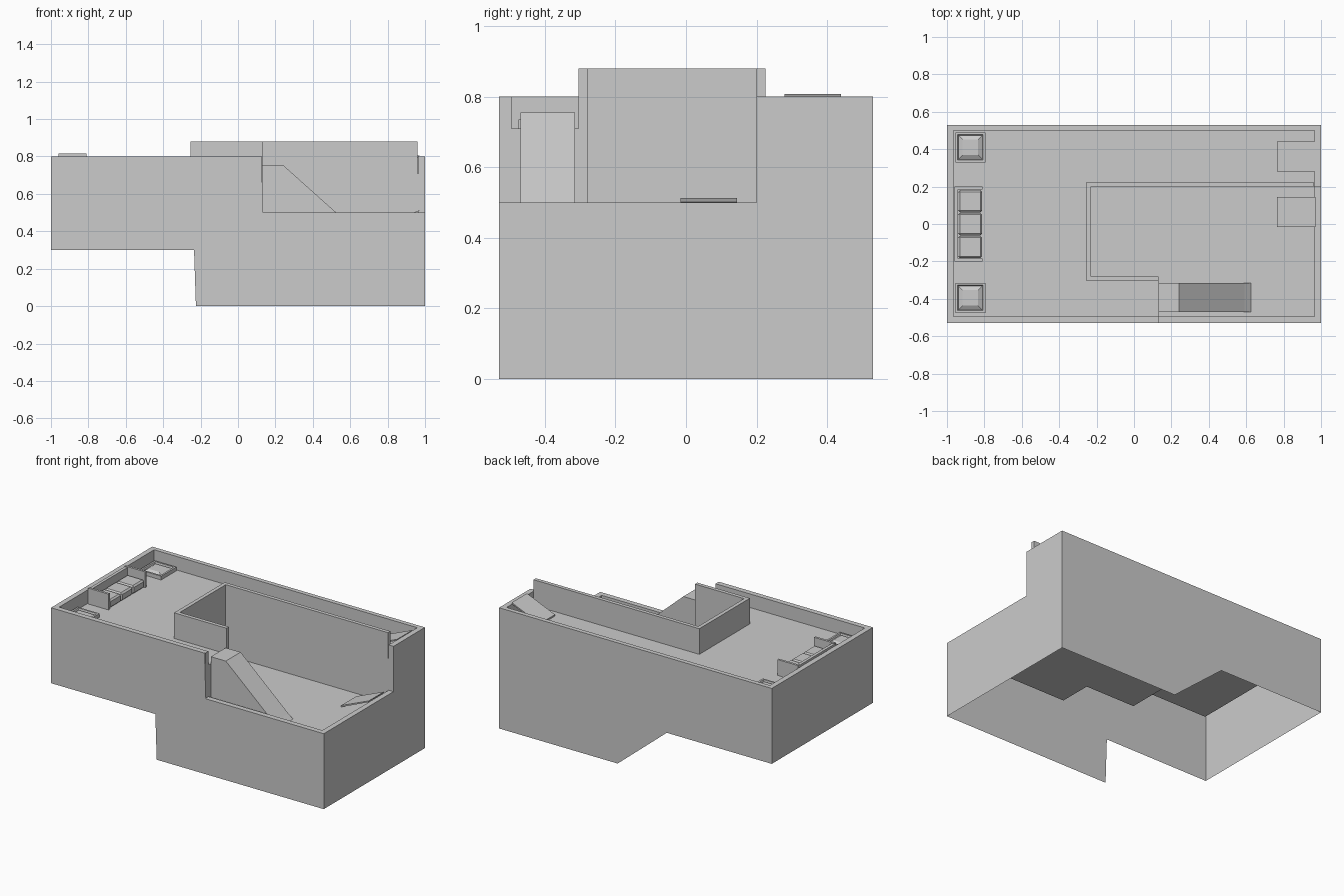
import bpy, bmesh
from mathutils import Vector

if "Cube" in bpy.data.objects:
    bpy.data.objects.remove(bpy.data.objects["Cube"])

TOP, LOW, DECK, PATIO, RAIL = 0.80, 0.50, 0.71, 0.415, 0.88
UP = (0, 0, 1)


def make(name, faces):
    """Object from (points, facing) pairs, each face turned toward its facing vector."""
    bm = bmesh.new()
    for pts, facing in faces:
        f = bm.faces.new([bm.verts.new(p) for p in pts])
        f.normal_update()
        if f.normal.dot(Vector(facing)) < 0:
            f.normal_flip()
    bmesh.ops.remove_doubles(bm, verts=bm.verts, dist=1e-5)
    me = bpy.data.meshes.new(name)
    bm.to_mesh(me)
    bm.free()
    ob = bpy.data.objects.new(name, me)
    bpy.context.collection.objects.link(ob)
    return ob


def flat(x0, x1, y0, y1, z):
    return [(x0, y0, z), (x1, y0, z), (x1, y1, z), (x0, y1, z)], UP


def drop(a, b, z0, z1, facing):
    return [(*a, z0), (*b, z0), (*b, z1), (*a, z1)], facing


def prism(name, profile, y0, y1):
    """Solid from an x-z profile extruded along y."""
    bm = bmesh.new()
    f = bm.faces.new([bm.verts.new((x, y0, z)) for x, z in profile])
    ext = bmesh.ops.extrude_face_region(bm, geom=[f])
    vs = [v for v in ext["geom"] if isinstance(v, bmesh.types.BMVert)]
    bmesh.ops.translate(bm, vec=(0, y1 - y0, 0), verts=vs)
    bmesh.ops.recalc_face_normals(bm, faces=bm.faces)
    me = bpy.data.meshes.new(name)
    bm.to_mesh(me)
    bm.free()
    ob = bpy.data.objects.new(name, me)
    bpy.context.collection.objects.link(ob)
    return ob


def box(name, x0, x1, y0, y1, z0, z1):
    return prism(name, [(x0, z0), (x1, z0), (x1, z1), (x0, z1)], y0, y1)


def parapet(name, outer, inner, top, floor):
    """Flat coping between two paths, with an inner face down to the floor."""
    faces = []
    for i in range(len(outer) - 1):
        a, b, c, d = outer[i], outer[i + 1], inner[i + 1], inner[i]
        faces.append(([(*p, top) for p in (a, b, c, d)], UP))
        mid = (Vector(c) + Vector(d) - Vector(a) - Vector(b))
        faces.append(drop(d, c, floor, top, (mid.x, mid.y, 0)))
    return make(name, faces)


# outer walls, open underneath, with the stepped lower edge
front = [(-1, .3), (-.235, .3), (-.225, 0), (1, 0), (1, LOW), (.135, LOW), (.125, TOP), (-1, TOP)]
back = [(-1, .3), (-.23, .3), (.13, 0), (1, 0), (1, TOP), (-1, TOP)]
right = [(-.53, 0), (.53, 0), (.53, TOP), (.2, TOP), (.2, LOW), (-.53, LOW)]
make("outer_walls", [
    ([(x, -.53, z) for x, z in front], (0, -1, 0)),
    ([(x, .53, z) for x, z in back], (0, 1, 0)),
    ([(1, y, z) for y, z in right], (1, 0, 0)),
    drop((-1, -.53), (-1, .53), .3, TOP, (-1, 0, 0))])

# parapets around the upper deck and lower patio
parapet("upper_parapet",
        [(.13, -.53), (-1, -.53), (-1, .53), (1, .53), (1, .2)],
        [(.13, -.495), (-.965, -.495), (-.965, .5), (.965, .5), (.965, .2)], TOP, DECK)
parapet("lower_parapet",
        [(1, .2), (1, -.53), (.13, -.53)],
        [(.965, .2), (.965, -.495), (.13, -.495)], LOW, PATIO)
make("parapet_ends", [
    drop((.965, .2), (1, .2), LOW, TOP, (0, -1, 0)),
    drop((.13, -.53), (.13, -.495), LOW, TOP, (1, 0, 0))])

# floors
make("upper_deck", [flat(-.965, -.23, -.495, .5, DECK),
                    flat(-.23, .965, .2, .5, DECK),
                    flat(-.23, .13, -.495, -.28, DECK)])
make("lower_patio", [flat(-.23, .965, -.28, .2, PATIO),
                     flat(.13, .965, -.495, -.28, PATIO)])

# retaining walls between the two levels
make("retaining_walls", [
    drop((-.23, .2), (.965, .2), PATIO, DECK, (0, -1, 0)),
    drop((-.23, -.28), (-.23, .2), PATIO, DECK, (1, 0, 0)),
    drop((-.23, -.28), (.13, -.28), PATIO, DECK, (0, 1, 0)),
    drop((.13, -.495), (.13, -.28), PATIO, DECK, (1, 0, 0))])

# raised screen wall around the patio well
box("screen_back", -.23, .96, .2, .225, DECK, RAIL)
box("screen_side", -.255, -.23, -.305, .225, DECK, RAIL)
box("screen_front", -.23, .13, -.305, -.28, DECK, RAIL)

# ramp from deck to patio
prism("ramp", [(.13, PATIO), (.625, PATIO), (.59, .442), (.24, .755), (.13, .755)], -.47, -.315)

# tilted loungers
for label, floor, y in (("upper", DECK, .28), ("lower", PATIO, -.015)):
    prism(label + "_lounger", [(.765, floor + .002), (.965, floor + .087),
                               (.97, floor + .098), (.765, floor + .012)], y, y + .16)

# sofa: back, two arms, three cushions
box("sofa_back", -.96, -.94, -.2, .2, DECK, .81)
for side, y in (("front", -.2), ("rear", .185)):
    box("sofa_arm_" + side, -.96, -.81, y, y + .015, DECK, .815)
for i in range(3):
    y = -.183 + i * .1225
    ob = box(f"sofa_cushion_{i + 1}", -.94, -.812, y, y + .12, DECK, .765)
    bev = ob.modifiers.new("soft_edge", "BEVEL")
    bev.width, bev.segments = .01, 1

# corner planters: low frame with a bevelled raised centre
for side, cy in (("front", -.395), ("rear", .41)):
    cx = -.875

    def ring(r, z):
        return [(cx + sx * r, cy + sy * r, z) for sx, sy in ((-1, -1), (1, -1), (1, 1), (-1, 1))]
    rings = [ring(.08, DECK), ring(.08, .735), ring(.068, .735), ring(.064, .725), ring(.042, .738)]
    faces = [(rings[-1], UP)]
    for k, (a, b) in enumerate(zip(rings, rings[1:])):
        for i in range(4):
            j = (i + 1) % 4
            mid = Vector(a[i]) + Vector(a[j]) - 2 * Vector((cx, cy, a[i][2]))
            faces.append(([a[i], a[j], b[j], b[i]], mid if k == 0 else UP))
    make("planter_" + side, faces)
